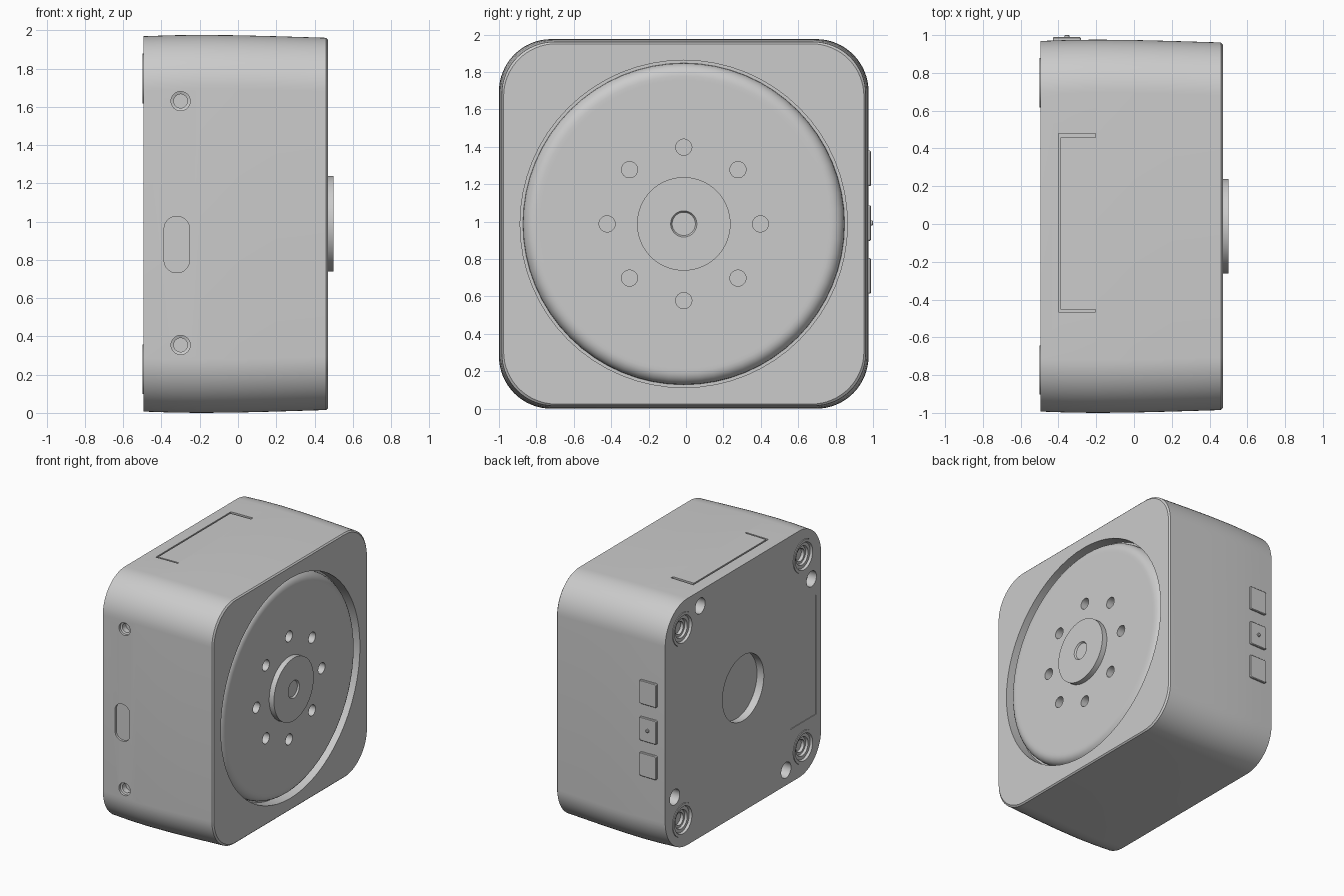
import bpy, bmesh
from math import sin, cos, pi, radians
from mathutils import Matrix, Vector

default = bpy.data.objects.get("Cube")
if default:
    bpy.data.objects.remove(default, do_unlink=True)

GREY = (0.6, 0.6, 0.6, 1)
mat = bpy.data.materials.new("light grey")
mat.use_nodes = True
mat.diffuse_color = GREY
mat.node_tree.nodes["Principled BSDF"].inputs["Base Color"].default_value = GREY

CY, CZ = -0.012, 0.988        # centre of the case
X, Y, Z = Vector((1, 0, 0)), Vector((0, 1, 0)), Vector((0, 0, 1))
# Working planes: two in-plane axes and the outward direction
FACES = {"dial": (Y, Z, X), "back": (Y, Z, -X), "front": (X, Z, -Y),
         "rear": (X, Z, Y), "top": (X, Y, Z)}


def outline(ha, hb, r, steps=16):
    """Rounded rectangle; a circle when the radius equals both halves."""
    pts = []
    for k, (sa, sb) in enumerate([(1, 1), (-1, 1), (-1, -1), (1, -1)]):
        for i in range(steps + 1):
            t = (k + i / steps) * pi / 2
            pts.append((sa * (ha - r) + r * cos(t), sb * (hb - r) + r * sin(t)))
    return pts


def loft(bm, face, a, b, sections):
    """Skin (half_a, half_b, radius, depth) sections around point a, b of a face."""
    ua, ub, n = FACES[face]
    rings = [[bm.verts.new(ua * (a + p) + ub * (b + q) + n * d)
              for p, q in outline(ha, hb, r)] for ha, hb, r, d in sections]
    for low, high in zip(rings, rings[1:]):
        for i in range(len(low)):
            j = (i + 1) % len(low)
            bm.faces.new((low[i], low[j], high[j], high[i]))
    bm.faces.new(rings[0][::-1])
    bm.faces.new(rings[-1])


def turned(bm, face, a, b, profile):
    loft(bm, face, a, b, [(r, r, r, d) for r, d in profile])


def box(bm, lo, hi):
    lo, hi = Vector(lo), Vector(hi)
    bmesh.ops.create_cube(bm, size=1, matrix=Matrix.Translation((lo + hi) / 2)
                          @ Matrix.Diagonal((*(hi - lo), 1)))


def finish(name, bm):
    bmesh.ops.remove_doubles(bm, verts=bm.verts, dist=1e-5)
    bmesh.ops.recalc_face_normals(bm, faces=bm.faces)
    mesh = bpy.data.meshes.new(name)
    bm.to_mesh(mesh)
    bm.free()
    mesh.materials.append(mat)
    ob = bpy.data.objects.new(name, mesh)
    bpy.context.scene.collection.objects.link(ob)
    return ob


def activate(ob):
    bpy.ops.object.select_all(action="DESELECT")
    ob.select_set(True)
    bpy.context.view_layer.objects.active = ob


def smooth(ob):
    activate(ob)
    bpy.ops.object.shade_smooth_by_angle(angle=radians(30))


def cut(ob, bm):
    cutter = finish("cutter", bm)
    cutter.hide_render = True
    mod = ob.modifiers.new("cut", "BOOLEAN")
    mod.operation, mod.solver, mod.object = "DIFFERENCE", "EXACT", cutter
    mod.use_self = True
    activate(ob)
    bpy.ops.object.modifier_apply(modifier=mod.name)
    bpy.data.objects.remove(cutter, do_unlink=True)


# Case: gently barrelled rounded square
bm = bmesh.new()
loft(bm, "dial", CY, CZ, [(h, h, 0.28, x) for x, h in [
    (-0.495, 0.981), (-0.35, 0.986), (-0.2, 0.988), (0, 0.986),
    (0.2, 0.981), (0.46, 0.973), (0.47, 0.963)]])
case = finish("case", bm)

# Everything sunk into the case
feet = [(CY + sy * 0.76, CZ + sz * 0.76) for sy in (1, -1) for sz in (1, -1)]
bm = bmesh.new()
turned(bm, "dial", CY, CZ, [(0.875, 0.38), (0.875, 0.6)])
turned(bm, "back", CY, CZ, [(0.26, 0.435), (0.26, 0.6)])
for a, b in feet:
    turned(bm, "back", a, b, [(0.131, 0.43), (0.131, 0.6)])
offset = Vector((0.54, 0.86))
for k in range(4):
    t = k * pi / 2
    turned(bm, "back", CY + offset.x * cos(t) - offset.y * sin(t),
           CZ + offset.x * sin(t) + offset.y * cos(t), [(0.062, 0.42), (0.062, 0.6)])
for z in (0.355, 1.63):
    turned(bm, "front", -0.3, z, [(0.036, 0.93), (0.036, 0.975), (0.05, 0.98), (0.05, 1.1)])
loft(bm, "front", -0.32, 0.88, [(0.066, 0.147, 0.064, 0.98), (0.066, 0.147, 0.064, 1.1)])
box(bm, (-0.6, -0.93, 0.43), (-0.49, -0.61, 1.38))
box(bm, (-0.4, -0.465, 1.96), (-0.388, 0.48, 2.1))
box(bm, (-0.394, -0.465, 1.96), (-0.205, -0.453, 2.1))
box(bm, (-0.394, 0.457, 1.96), (-0.205, 0.48, 2.1))
cut(case, bm)
smooth(case)

# Dial with rounded rim, raised hub and a ring of holes
rim = [(0.79 + 0.07 * cos(t * pi / 12), 0.388 + 0.07 * sin(t * pi / 12)) for t in range(7)]
bm = bmesh.new()
turned(bm, "dial", CY, CZ, [(0.86, 0.37)] + rim + [
    (0.77, 0.458), (0.25, 0.458), (0.25, 0.5), (0.07, 0.5), (0.062, 0.488)])
dial = finish("dial", bm)
bm = bmesh.new()
for k in range(8):
    t = k * pi / 4
    turned(bm, "dial", CY + 0.41 * cos(t), CZ + 0.41 * sin(t), [(0.043, 0.4), (0.043, 0.6)])
cut(dial, bm)
smooth(dial)

# Stepped feet on the back
for i, (a, b) in enumerate(feet):
    bm = bmesh.new()
    turned(bm, "back", a, b, [(0.13, 0.42), (0.13, 0.5), (0.108, 0.5), (0.1, 0.482),
                              (0.075, 0.482), (0.068, 0.465), (0.05, 0.465), (0.05, 0.44)])
    smooth(finish(f"foot_{i + 1}", bm))

# Three push buttons, the middle one with a raised dot
for name, z in (("lower", 0.71), ("middle", 0.992), ("upper", 1.285)):
    bm = bmesh.new()
    loft(bm, "rear", -0.355, z, [(0.075, 0.095, 0.012, 0.94), (0.075, 0.095, 0.012, 0.984),
                                 (0.07, 0.09, 0.01, 0.989)])
    smooth(finish(f"{name}_button", bm))
bm = bmesh.new()
turned(bm, "rear", -0.355, 0.992, [(0.013, 0.98), (0.013, 0.997), (0.009, 1.0)])
smooth(finish("button_dot", bm))
